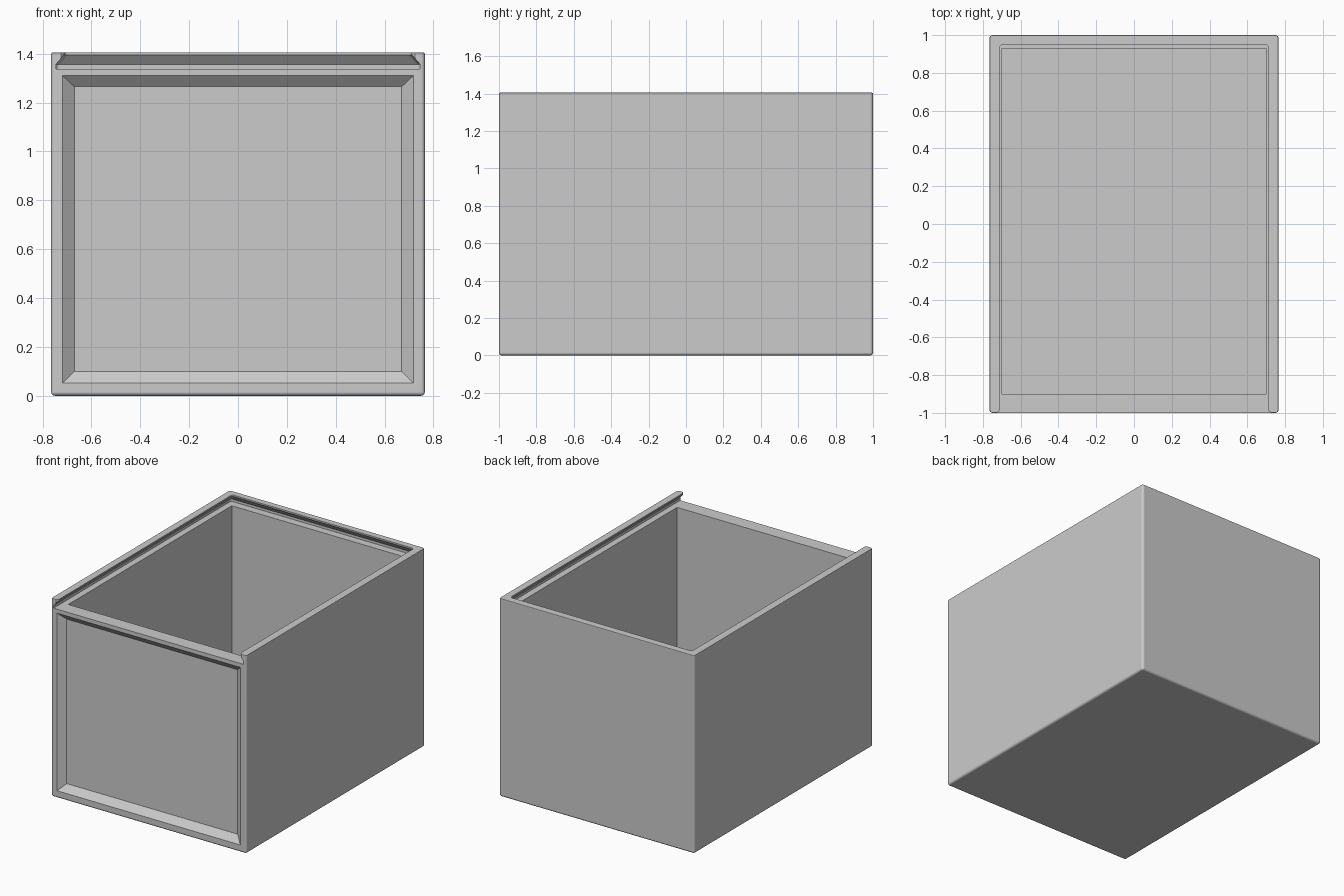
import bpy
import bmesh
from math import radians

if "Cube" in bpy.data.objects:
    bpy.data.objects.remove(bpy.data.objects["Cube"], do_unlink=True)

W, D, H = 0.765, 1.0, 1.405      # half width, half depth, height
LEDGE = 1.338                    # floor of the lid groove

grey = bpy.data.materials.new("light grey")
grey.use_nodes = True
colour = (0.6, 0.6, 0.6, 1)
grey.diffuse_color = colour
grey.node_tree.nodes["Principled BSDF"].inputs["Base Color"].default_value = colour


def finish(bm, name):
    bmesh.ops.recalc_face_normals(bm, faces=bm.faces)
    mesh = bpy.data.meshes.new(name)
    bm.to_mesh(mesh)
    bm.free()
    mesh.materials.append(grey)
    obj = bpy.data.objects.new(name, mesh)
    bpy.context.collection.objects.link(obj)
    return obj


def loft(rings):
    """Solid through a stack of four-cornered rings."""
    bm = bmesh.new()
    rows = [[bm.verts.new(p) for p in ring] for ring in rings]
    for a, b in zip(rows, rows[1:]):
        for i in range(4):
            j = (i + 1) % 4
            bm.faces.new((a[i], a[j], b[j], b[i]))
    bm.faces.new(rows[0])
    bm.faces.new(rows[-1])
    bmesh.ops.recalc_face_normals(bm, faces=bm.faces)
    return bm


def flat_ring(z, x, y0, y1):
    return [(-x, y0, z), (x, y0, z), (x, y1, z), (-x, y1, z)]


def upright_ring(y, x, z0, z1):
    return [(-x, y, z0), (x, y, z0), (x, y, z1), (-x, y, z1)]


def round_edges(bm, test, size, segments):
    edges = [e for e in bm.edges if test(*(v.co for v in e.verts))]
    bmesh.ops.bevel(bm, geom=edges, offset=size, segments=segments,
                    profile=0.5, affect='EDGES')


def inset_to(bm, face, y, x, z0, z1):
    """Inset a front face and move its corners to a given rectangle."""
    bmesh.ops.inset_individual(bm, faces=[face], thickness=0.02)
    middle = face.calc_center_median()
    for v in face.verts:
        v.co = (x if v.co.x > 0 else -x, y, z1 if v.co.z > middle.z else z0)


# Outer block with softened edges
bm = loft([flat_ring(0, W, -D, D), flat_ring(H, W, -D, D)])
round_edges(bm, lambda a, b: min(a.z, b.z) < 0.01, 0.016, 4)
round_edges(bm, lambda a, b: min(a.z, b.z) > H - 0.001, 0.006, 2)

# Recessed front panel with a sloped frame
front = max((f for f in bm.faces if f.normal.y < -0.99), key=lambda f: f.calc_area())
inset_to(bm, front, -D, 0.718, 0.052, 1.31)
inset_to(bm, front, -0.96, 0.67, 0.10, 1.265)
box = finish(bm, "sliding_lid_box")

# Storage cavity
cavity = finish(loft([flat_ring(0.065, 0.70, -0.90, 0.93),
                      flat_ring(1.37, 0.70, -0.90, 0.93)]), "cavity_cutter")

# Dovetail lid groove, open at the front
bm = loft([flat_ring(LEDGE, 0.745, -1.1, 0.985),
           flat_ring(1.357, 0.745, -1.1, 0.985),
           flat_ring(1.396, 0.711, -1.1, 0.95),
           flat_ring(1.45, 0.711, -1.1, 0.95)])
round_edges(bm, lambda a, b: min(a.y, b.y) > 0.9 and abs(a.z - b.z) > 0.01, 0.015, 3)
groove = finish(bm, "groove_cutter")

# Rounded inner corners at the front ends of the two lid rails
flare = finish(loft([upright_ring(y, x, 1.37, 1.46) for y, x in (
    (-0.97, 0.705), (-0.985, 0.712), (-0.993, 0.717),
    (-0.998, 0.723), (-1.01, 0.735))]), "rail_end_cutter")

cutters = (cavity, groove, flare)
for cutter in cutters:
    cutter.hide_render = True
    mod = box.modifiers.new("cut", 'BOOLEAN')
    mod.operation = 'DIFFERENCE'
    mod.solver = 'EXACT'
    mod.object = cutter

# Bake the cuts and drop the cutters
bpy.context.view_layer.update()
baked = bpy.data.meshes.new_from_object(
    box.evaluated_get(bpy.context.evaluated_depsgraph_get()))
box.modifiers.clear()
box.data = baked
for cutter in cutters:
    bpy.data.objects.remove(cutter, do_unlink=True)

# Smooth rounded edges, flat walls
bpy.ops.object.select_all(action='DESELECT')
bpy.context.view_layer.objects.active = box
box.select_set(True)
bpy.ops.object.shade_smooth_by_angle(angle=radians(35))
weighted = box.modifiers.new("flat walls", 'WEIGHTED_NORMAL')
weighted.keep_sharp = True
